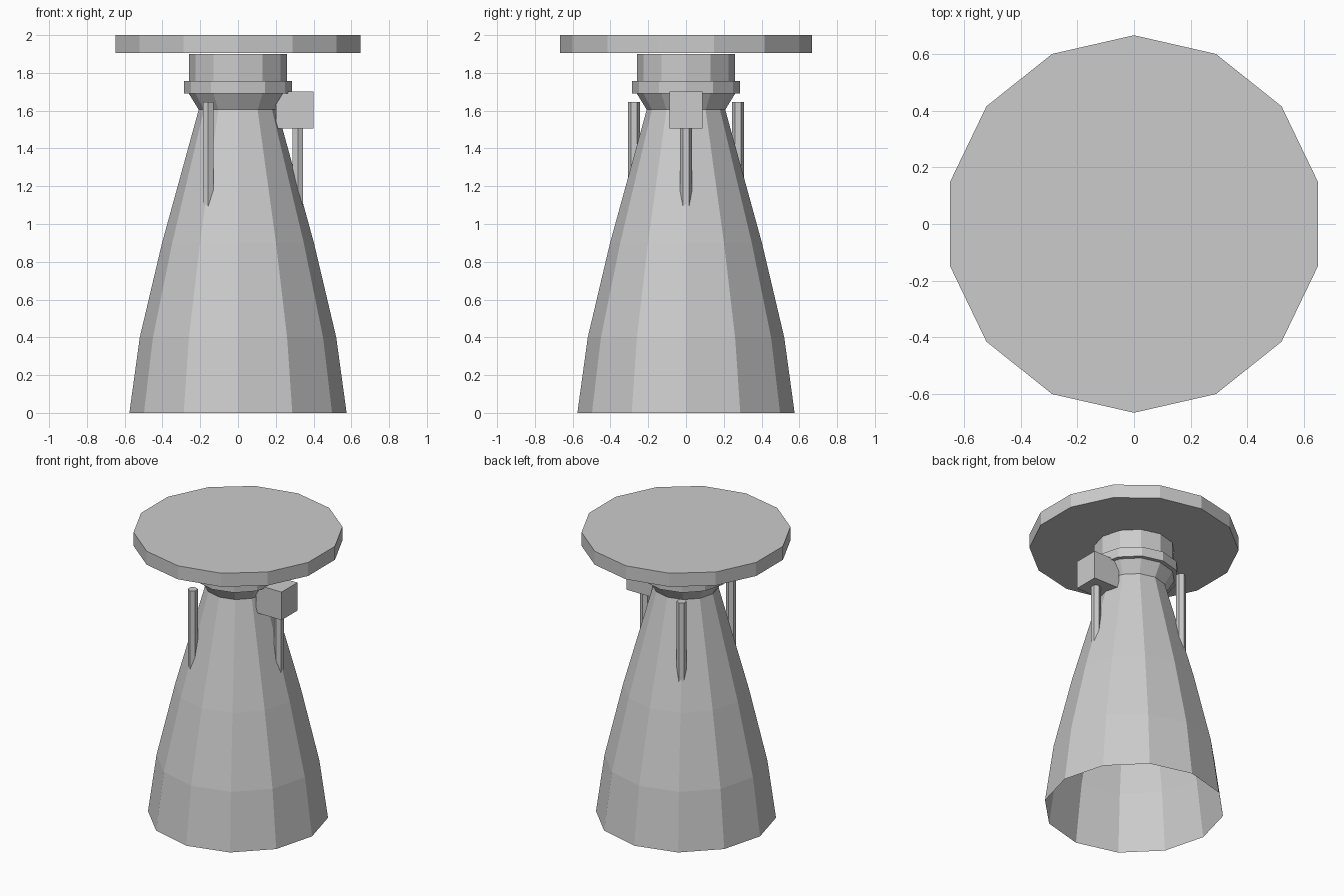
import bpy, bmesh, math
from mathutils import Matrix

if "Cube" in bpy.data.objects:
    bpy.data.objects.remove(bpy.data.objects["Cube"])

grey = bpy.data.materials.new("light grey metal")
grey.diffuse_color = (0.6, 0.6, 0.6, 1)
grey.use_nodes = True
grey.node_tree.nodes["Principled BSDF"].inputs["Base Color"].default_value = grey.diffuse_color


def finish(bm, name):
    me = bpy.data.meshes.new(name)
    bm.normal_update()
    bm.to_mesh(me)
    bm.free()
    me.materials.append(grey)
    ob = bpy.data.objects.new(name, me)
    bpy.context.collection.objects.link(ob)
    return ob


def lathe(name, profile, sides, start=0.0):
    """Open faceted shell through (radius, z) points, listed bottom to top."""
    bm = bmesh.new()
    rings = []
    for r, z in profile:
        rings.append([bm.verts.new((r * math.cos(start + 2 * math.pi * i / sides),
                                    r * math.sin(start + 2 * math.pi * i / sides), z))
                      for i in range(sides)])
    for a, b in zip(rings, rings[1:]):
        for i in range(sides):
            j = (i + 1) % sides
            bm.faces.new((a[i], a[j], b[j], b[i]))
    return bm, rings


def prism(name, x, y, r, z0, z1, sides):
    """Capped prism with a corner facing +y."""
    bm, rings = lathe(name, [(r, z0), (r, z1)], sides, math.pi / 2)
    bm.faces.new(rings[0][::-1])
    bm.faces.new(rings[1])
    bmesh.ops.translate(bm, verts=bm.verts, vec=(x, y, 0))
    return finish(bm, name)


# Open flared nozzle, 12 sides
bm, _ = lathe("nozzle_bell", [(0.575, 0), (0.52, 0.4), (0.402, 0.9), (0.208, 1.605)], 12)
finish(bm, "nozzle_bell")

# Chamber: flared neck, collar band and upper cylinder
bm, _ = lathe("chamber", [(0.208, 1.605), (0.26, 1.69), (0.287, 1.69), (0.287, 1.757),
                          (0.26, 1.757), (0.26, 1.9)], 12)
finish(bm, "chamber")

# Mounting plate, 14 sides
prism("mounting_plate", 0, 0, 0.666, 1.905, 2.0, 14)

# Three hexagonal pipes around the throat, sinking into the bell
for k in range(3):
    a = 2 * math.pi * k / 3
    prism(f"pipe_{k + 1}", 0.317 * math.cos(a), 0.317 * math.sin(a), 0.032, 1.08, 1.645, 6)

# Pump box on the right side
bm = bmesh.new()
bmesh.ops.create_cube(bm, size=1, matrix=Matrix.Translation((0.3, 0, 1.603))
                      @ Matrix.Diagonal((0.2, 0.175, 0.197, 1)))
finish(bm, "pump_box")
